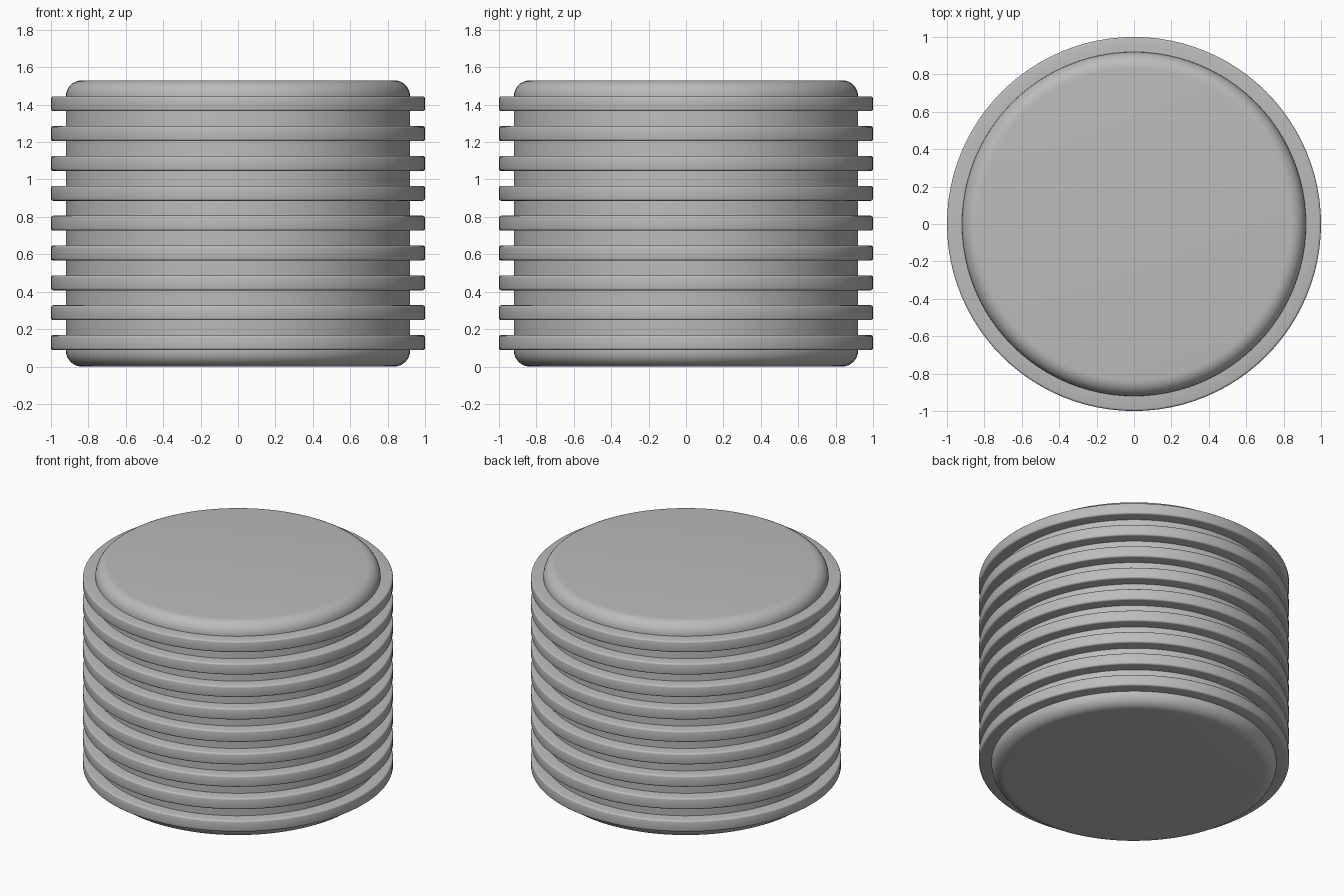
import bpy, bmesh, math

if "Cube" in bpy.data.objects:
    bpy.data.objects.remove(bpy.data.objects["Cube"])

SEG = 96
H = 1.53            # total height
BODY_R = 0.92
RING_R = 1.0
RING_H = 0.08
RINGS = 9
FIRST, LAST = 0.128, 1.405

grey = bpy.data.materials.new("plain grey")
grey.diffuse_color = (0.5, 0.5, 0.5, 1)
grey.use_nodes = True
grey.node_tree.nodes["Principled BSDF"].inputs["Base Color"].default_value = grey.diffuse_color


def corner(r, z, rad, a0, n):
    """Quarter-round points about a corner centre, starting at angle a0."""
    return [(r + rad * math.cos(math.radians(a0 + 90 * i / n)),
             z + rad * math.sin(math.radians(a0 + 90 * i / n))) for i in range(n + 1)]


def lathe(name, profile, closed=False):
    """Revolve an (r, z) profile about z; open profiles get flat caps."""
    bm = bmesh.new()
    rows = []
    for r, z in profile:
        rows.append([bm.verts.new((r * math.cos(2 * math.pi * k / SEG),
                                   r * math.sin(2 * math.pi * k / SEG), z))
                     for k in range(SEG)])
    pairs = list(zip(rows, rows[1:]))
    if closed:
        pairs.append((rows[-1], rows[0]))
    for a, b in pairs:
        for k in range(SEG):
            j = (k + 1) % SEG
            bm.faces.new((a[k], a[j], b[j], b[k]))
    if not closed:
        bm.faces.new(rows[0][::-1])
        bm.faces.new(rows[-1])
    bmesh.ops.recalc_face_normals(bm, faces=bm.faces)
    me = bpy.data.meshes.new(name)
    bm.to_mesh(me)
    bm.free()
    me.materials.append(grey)
    ob = bpy.data.objects.new(name, me)
    bpy.context.collection.objects.link(ob)
    bpy.ops.object.select_all(action='DESELECT')
    ob.select_set(True)
    bpy.context.view_layer.objects.active = ob
    bpy.ops.object.shade_smooth_by_angle(angle=math.radians(35))
    return ob


# Cylindrical body with rounded top and bottom rims
rad = 0.085
lathe("body", corner(BODY_R - rad, rad, rad, -90, 8)
      + corner(BODY_R - rad, H - rad, rad, 0, 8))

# Evenly stacked thin rings with softened outer edges
b = 0.012
for i in range(RINGS):
    zc = FIRST + (LAST - FIRST) * i / (RINGS - 1)
    lo, hi = zc - RING_H / 2, zc + RING_H / 2
    profile = ([(BODY_R - 0.02, lo)]
               + corner(RING_R - b, lo + b, b, -90, 3)
               + corner(RING_R - b, hi - b, b, 0, 3)
               + [(BODY_R - 0.02, hi)])
    lathe(f"ring_{i + 1}", profile, closed=True)
